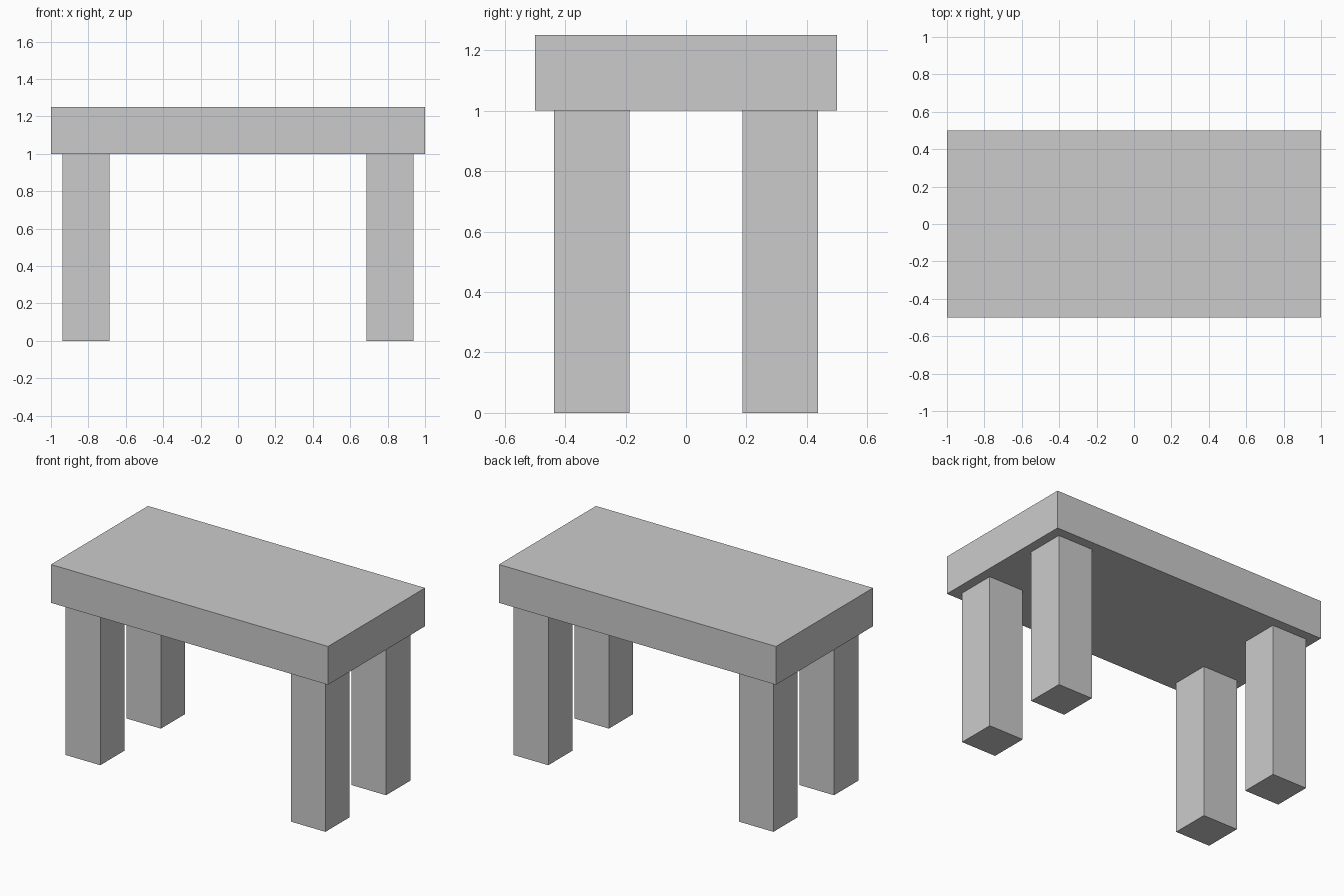
import bpy

if "Cube" in bpy.data.objects:
    bpy.data.objects.remove(bpy.data.objects["Cube"])


def box(name, centre, size):
    bpy.ops.mesh.primitive_cube_add(size=1, location=centre)
    obj = bpy.context.object
    obj.name = name
    obj.scale = size
    bpy.ops.object.transform_apply(location=False, rotation=False, scale=True)
    return obj


# Table top slab
box("table_top", (0, 0, 1.125), (2.0, 1.0, 0.25))

# Four square legs, inset evenly from the edges of the top
for side, sx in (("left", -1), ("right", 1)):
    for end, sy in (("front", -1), ("back", 1)):
        box(f"{end}_{side}_leg", (sx * 0.8125, sy * 0.3125, 0.5), (0.25, 0.25, 1.0))
